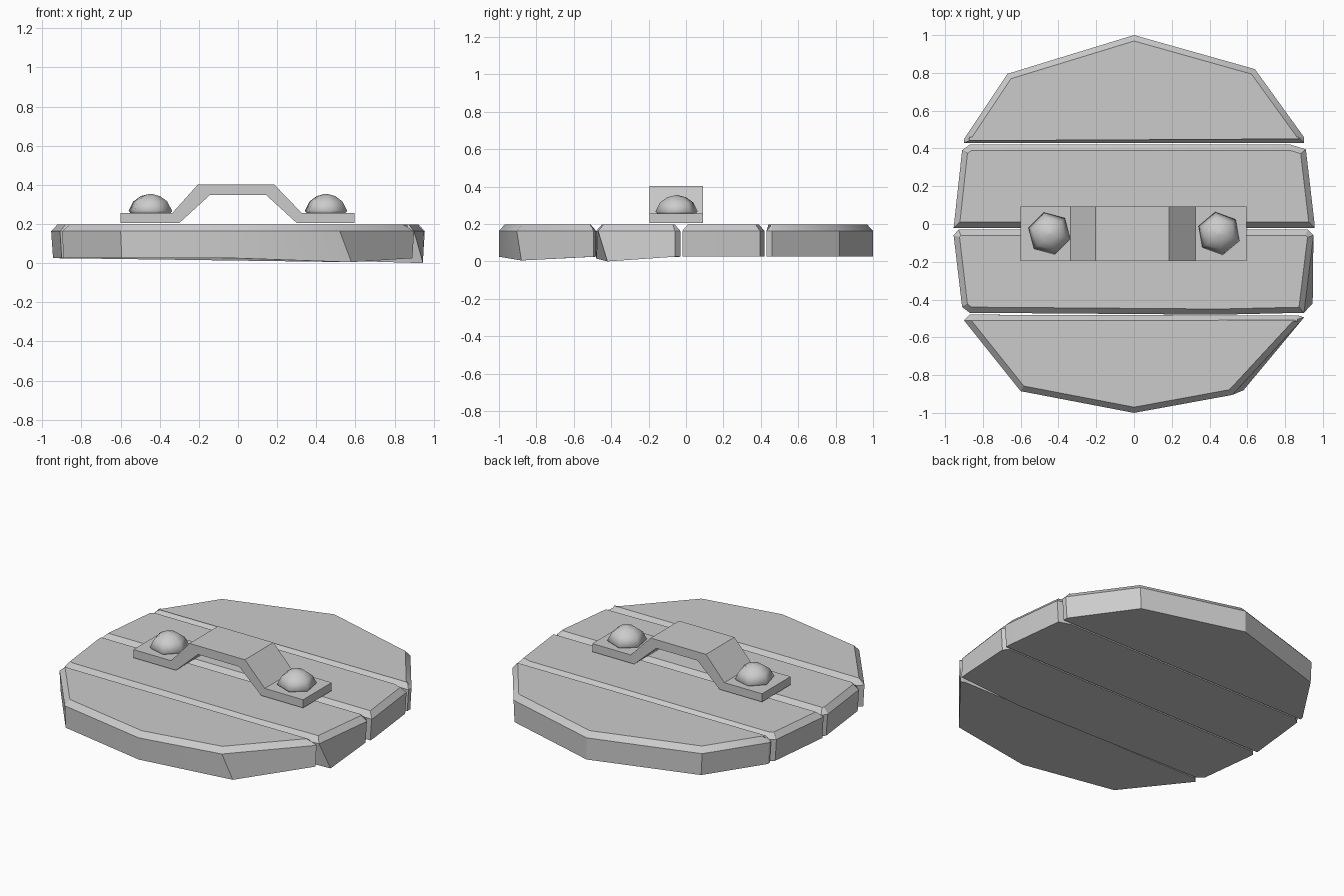
import bpy, bmesh, math
from mathutils import Vector

cube = bpy.data.objects.get("Cube")
if cube:
    bpy.data.objects.remove(cube)

grey = bpy.data.materials.new("plain_grey")
GREY = (0.6, 0.6, 0.6, 1)
grey.diffuse_color = GREY
grey.use_nodes = True
grey.node_tree.nodes["Principled BSDF"].inputs["Base Color"].default_value = GREY


def make(name, rings, smooth=None):
    """Skin a closed stack of rings and cap both ends."""
    bm = bmesh.new()
    loops = [[bm.verts.new(p) for p in ring] for ring in rings]
    n = len(loops[0])
    for a, b in zip(loops, loops[1:]):
        for i in range(n):
            j = (i + 1) % n
            bm.faces.new((a[i], a[j], b[j], b[i]))
    bm.faces.new(loops[0])
    bm.faces.new(loops[-1])
    bmesh.ops.recalc_face_normals(bm, faces=bm.faces)
    mesh = bpy.data.meshes.new(name)
    bm.to_mesh(mesh)
    bm.free()
    mesh.materials.append(grey)
    obj = bpy.data.objects.new(name, mesh)
    bpy.context.collection.objects.link(obj)
    if smooth:
        bpy.ops.object.select_all(action="DESELECT")
        obj.select_set(True)
        bpy.context.view_layer.objects.active = obj
        bpy.ops.object.shade_smooth_by_angle(angle=math.radians(smooth))
    return obj


def inset(points, d):
    """Move each corner of a counter-clockwise outline inward by d."""
    out = []
    for i, p in enumerate(points):
        p = Vector(p)
        a = (p - Vector(points[i - 1])).normalized()
        b = (Vector(points[(i + 1) % len(points)]) - p).normalized()
        na, nb = Vector((-a.y, a.x)), Vector((-b.y, b.x))
        out.append(p + (na + nb) * d / (1 + na.dot(nb)))
    return out


def plank(name, outline, worn=None):
    """Bevelled board; worn shifts chosen bottom corners."""
    worn = worn or {}
    bottom = []
    for i, (x, y) in enumerate(outline):
        dx, dy, dz = worn.get(i, (0, 0, 0))
        bottom.append((x * 0.99 + dx, y + dy, 0.025 + dz))
    middle = [(x, y, 0.163) for x, y in outline]
    top = [(p.x, p.y, 0.197) for p in inset(outline, 0.03)]
    make(name, [bottom, middle, top], 30)


# Boards, back to front
plank("back_board", [(-0.9, 0.43), (0.9, 0.43), (0.9, 0.46), (0.64, 0.82),
                     (0, 1), (-0.67, 0.795), (-0.9, 0.45)])
plank("upper_middle_board", [(-0.955, -0.02), (0.955, -0.02), (0.955, 0.01),
                             (0.91, 0.395), (0.83, 0.42), (-0.87, 0.42), (-0.91, 0.39)])
plank("lower_middle_board", [(-0.87, -0.47), (0.45, -0.48), (0.9, -0.47), (0.95, -0.06),
                             (0.92, -0.03), (-0.93, -0.03), (-0.955, -0.06), (-0.91, -0.44)],
      {2: (0.055, 0.05, -0.025), 1: (0, 0, -0.01)})
plank("front_board", [(-0.6, -0.885), (0, -1), (0.52, -0.905), (0.9, -0.495),
                      (0.87, -0.485), (-0.87, -0.48), (-0.9, -0.51)],
      {2: (0.065, 0.025, -0.02)})

# Bent handle strap
profile = [(-0.6, 0.257), (-0.335, 0.257), (-0.205, 0.402), (0.185, 0.402),
           (0.325, 0.257), (0.595, 0.257), (0.595, 0.205), (0.3, 0.205),
           (0.145, 0.347), (-0.145, 0.347), (-0.3, 0.205), (-0.6, 0.205)]
make("handle", [[(x, y, z) for x, z in profile] for y in (-0.195, 0.092)])

# Domed rivets
for name, x, turn in (("right_rivet", -0.448, 45), ("left_rivet", 0.45, 40)):
    rings = []
    for radius, z in ((0.1, 0.25), (0.115, 0.267), (0.09, 0.315), (0.05, 0.343), (0.005, 0.354)):
        angles = [math.radians(turn + 60 * i) for i in range(6)]
        rings.append([(x + radius * math.cos(a), -0.05 + radius * math.sin(a), z) for a in angles])
    make(name, rings, 80)
